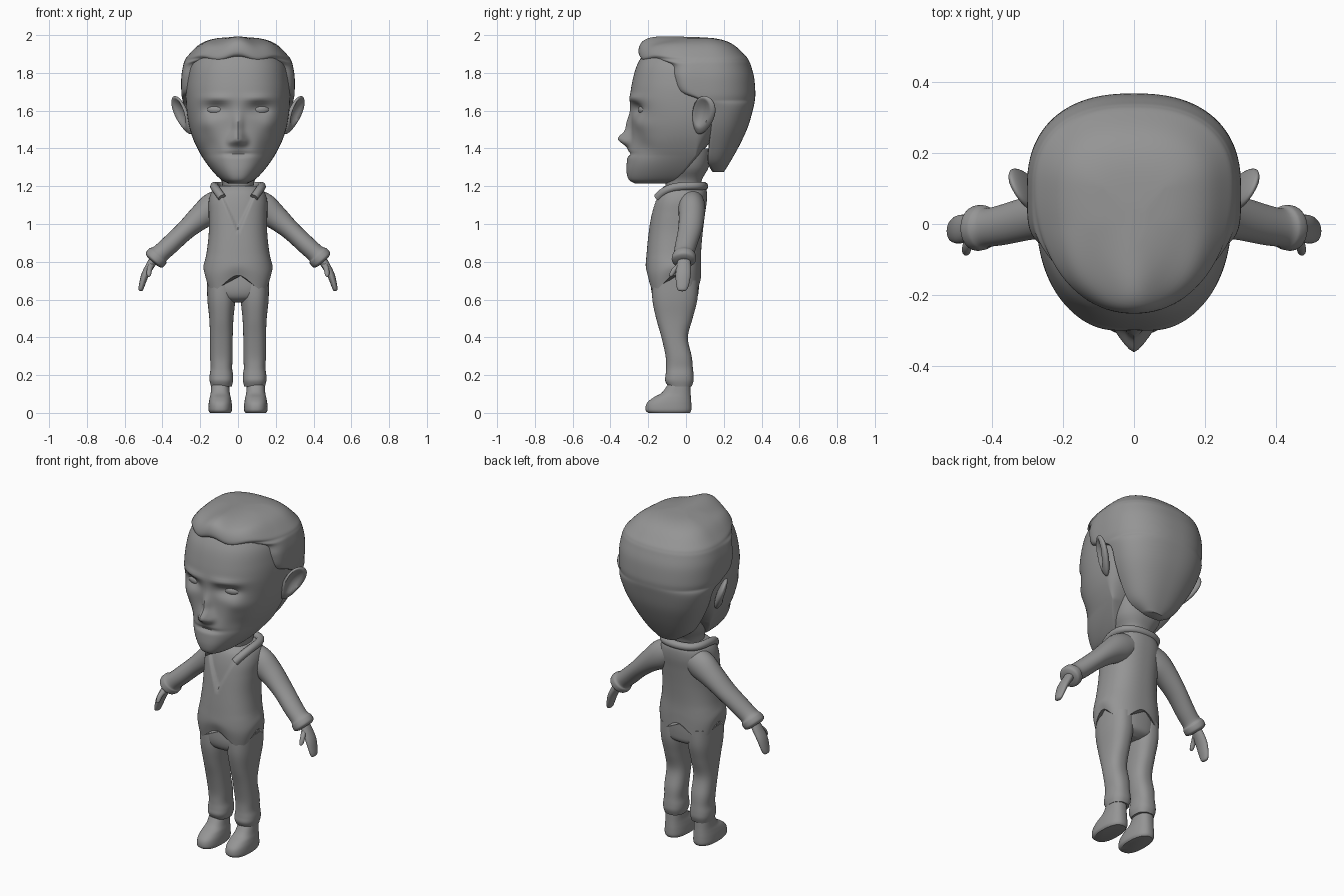
import bpy, bmesh, math
from mathutils import Vector, Matrix

cube = bpy.data.objects.get("Cube")
if cube:
    bpy.data.objects.remove(cube)

grey = bpy.data.materials.new("plain grey")
grey.use_nodes = True
COLOUR = (0.3, 0.3, 0.3, 1)
grey.diffuse_color = COLOUR
grey.node_tree.nodes["Principled BSDF"].inputs["Base Color"].default_value = COLOUR


def finish(name, data, mirror=False):
    """Link the data as a smooth object, optionally mirrored across x."""
    obj = bpy.data.objects.new(name, data)
    bpy.context.collection.objects.link(obj)
    data.materials.append(grey)
    if mirror:
        obj.modifiers.new("mirror", 'MIRROR')
    bpy.ops.object.select_all(action='DESELECT')
    if obj.type == 'MESH':
        obj.select_set(True)
        bpy.context.view_layer.objects.active = obj
        bpy.ops.object.shade_smooth_by_angle(angle=math.radians(50))
    return obj


def resample(rows, steps):
    """Pass a smooth curve through rows of numbers."""
    out = []
    for i in range(len(rows) - 1):
        a, b, c, d = (rows[max(0, min(len(rows) - 1, i + k))] for k in (-1, 0, 1, 2))
        for s in range(steps):
            t = s / steps
            out.append([q + t * ((r - p) / 2 + t * (p - 2.5 * q + 2 * r - s_ / 2
                        + t * (1.5 * (q - r) + (s_ - p) / 2)))
                        for p, q, r, s_ in zip(a, b, c, d)])
    return out + [list(rows[-1])]


def skin(name, rings, deform=None, mirror=False):
    """Bridge the rings into a closed surface."""
    bm = bmesh.new()
    loops = [[bm.verts.new(p) for p in ring] for ring in rings]
    n = len(loops[0])
    for low, high in zip(loops, loops[1:]):
        for i in range(n):
            j = (i + 1) % n
            bm.faces.new((low[i], low[j], high[j], high[i]))
    bm.faces.new(loops[0])
    bm.faces.new(loops[-1])
    if deform:
        for v in bm.verts:
            deform(v.co)
    bmesh.ops.recalc_face_normals(bm, faces=bm.faces)
    mesh = bpy.data.meshes.new(name)
    bm.to_mesh(mesh)
    bm.free()
    return finish(name, mesh, mirror)


def power(value, exponent):
    return math.copysign(abs(value) ** (2 / exponent), value)


def stack(name, rows, centre=0, mid=None, square=2.4, sides=48, steps=5, **options):
    """Level sections: height, half width, front, back and optional front squareness."""
    rings = []
    for z, w, front, back, *rest in resample(rows, steps):
        middle = (front + back) / 2 if mid is None else min(max(mid, front + .02), back - .02)
        ring = []
        for i in range(sides):
            a = math.tau * i / sides
            c, s = math.cos(a), math.sin(a)
            e = rest[0] if rest and s < 0 else square
            reach = middle - front if s < 0 else back - middle
            ring.append((centre + w * power(c, e), middle + reach * power(s, e), z))
        rings.append(ring)
    return skin(name, rings, **options)


def limb(name, rows, sides=24, steps=5):
    """Oval sections along a path: x, y, z, thickness radius and y radius."""
    path = resample(rows, steps)
    rings = []
    for i, (x, y, z, thick, wide) in enumerate(path):
        ahead, behind = path[min(i + 1, len(path) - 1)], path[max(i - 1, 0)]
        along = Vector((ahead[0] - behind[0], 0, ahead[2] - behind[2])).normalized()
        across = Vector((-along.z, 0, along.x))
        rings.append([Vector((x, y, z)) + across * thick * math.cos(a)
                      + Vector((0, wide * math.sin(a), 0))
                      for a in (math.tau * k / sides for k in range(sides))])
    return skin(name, rings, mirror=True)


def ball(name, matrix, deform=None):
    bm = bmesh.new()
    bmesh.ops.create_uvsphere(bm, u_segments=32, v_segments=24, radius=1)
    if deform:
        for v in bm.verts:
            deform(v.co)
    bm.transform(matrix)
    mesh = bpy.data.meshes.new(name)
    bm.to_mesh(mesh)
    bm.free()
    return finish(name, mesh, mirror=True)


# Face features: x, z, x radius, z radius, depth pushed back
FEATURES = [
    (.115, 1.61, .065, .035, .035),    # eye sockets
    (.11, 1.665, .08, .02, -.012),     # brows
    (0, 1.45, .035, .035, -.06),       # nose tip
    (.035, 1.435, .02, .02, -.015),    # nostrils
    (0, 1.52, .026, .06, -.03),        # nose bridge
    (0, 1.37, .08, .012, .014),        # mouth
    (.17, 1.53, .05, .04, -.012),      # cheekbones
    (.15, 1.4, .05, .06, .02),         # cheeks
]


def shape_face(co):
    if co.y > 0:
        return
    x, z = abs(co.x), co.z
    co.y += sum(d * math.exp(-((x - fx) / rx) ** 2 - ((z - fz) / rz) ** 2)
                for fx, fz, rx, rz, d in FEATURES)


# Head and neck
stack("head", [
    (1.215, .05, -.27, -.1), (1.235, .09, -.303, -.05), (1.28, .135, -.315, 0),
    (1.34, .18, -.312, .05), (1.4, .215, -.302, .1), (1.47, .245, -.29, .16),
    (1.55, .265, -.288, .22), (1.65, .275, -.297, .25), (1.75, .272, -.285, .25),
    (1.85, .25, -.255, .24), (1.92, .19, -.2, .2), (1.95, .05, -.1, .1)],
    mid=.05, sides=192, steps=8, deform=shape_face)
stack("neck", [(1.1, .085, -.1, .07), (1.22, .085, -.11, .08),
               (1.3, .13, -.13, .12), (1.4, .15, -.1, .15)])


# Hair cap, stepping back around the temples and ears
def sweep_hair(co):
    if co.y < 0 and co.z > 1.8:
        co.z += .012 * math.cos(co.x * 30) * min(1, -co.y * 5)


stack("hair", [
    (1.275, .06, .14, .2, 3), (1.33, .14, .115, .235, 4), (1.42, .2, .12, .285, 5),
    (1.52, .25, .13, .33, 5), (1.62, .283, .13, .358, 5), (1.66, .295, .06, .365, 5),
    (1.7, .3, -.05, .367, 5), (1.78, .3, -.08, .36, 5), (1.84, .29, -.1, .343, 4),
    (1.865, .282, -.2, .333, 2.4), (1.89, .266, -.25, .315, 2.2), (1.95, .205, -.235, .25, 2.2),
    (1.98, .13, -.17, .17, 2), (1.99, .03, -.05, .05, 2)],
    mid=.1, sides=96, deform=sweep_hair)


# Ears, cupped on the outer side
def cup(co):
    radius = math.hypot(co.y + .15, co.z - .15)
    if co.x > 0:
        co.x -= 1.3 * max(0, 1 - (radius / .75) ** 2)
    co.y *= 1 + .25 * co.z


ball("ears", Matrix.Translation((.295, .09, 1.575)) @ Matrix.Rotation(.35, 4, 'Y')
     @ Matrix.Rotation(-.45, 4, 'Z') @ Matrix.Rotation(-.25, 4, 'X')
     @ Matrix.Diagonal((.025, .062, .112, 1)), cup)

# Eyes
ball("eyes", Matrix.Translation((.115, -.222, 1.605)) @ Matrix.Rotation(.2, 4, 'Z')
     @ Matrix.Diagonal((.055, .03, .028, 1)))


# Jacket with a zigzag hem and a sunken neckline
def tailor(co):
    low = max(0, 1 - (co.z - .69) / .12)
    angle = math.atan2((co.y + .06) / .14, co.x / .17)
    opening = (co.z - .95) * .45 - abs(co.x)
    if co.y < -.06:
        co.y += .014 * min(1, max(0, opening / .012))
    co.z += .038 * math.cos(4 * angle) * low


stack("jacket", [
    (.69, .172, -.2, .08), (.76, .183, -.213, .08), (.85, .166, -.208, .08),
    (.95, .155, -.198, .088), (1.05, .155, -.185, .1), (1.12, .155, -.172, .11),
    (1.17, .14, -.155, .11), (1.2, .11, -.13, .1)],
    sides=128, steps=8, deform=tailor)

# Rolled collar
curve = bpy.data.curves.new("collar", 'CURVE')
curve.dimensions = '3D'
curve.bevel_depth = .022
curve.bevel_resolution = 4
curve.use_fill_caps = True
spline = curve.splines.new('NURBS')
half = [(.085, -.15, 1.14), (.12, -.11, 1.19), (.135, 0, 1.205), (.1, .1, 1.2)]
points = half + [(-x, y, z) for x, y, z in reversed(half)]
spline.points.add(len(points) - 1)
for point, place in zip(spline.points, points):
    point.co = (*place, 1)
spline.use_endpoint_u = True
finish("collar", curve)

# Sleeves with flared cuffs, hands and thumbs
limb("sleeves", [
    (.06, .03, 1.12, .07, .065), (.13, .03, 1.085, .082, .072), (.2, .03, 1.035, .066, .068),
    (.28, .02, .965, .052, .063), (.36, 0, .89, .05, .058), (.41, -.01, .845, .05, .055),
    (.425, -.01, .83, .06, .063), (.445, -.012, .808, .058, .062), (.452, -.012, .8, .035, .04)])
limb("hands", [
    (.44, -.01, .82, .025, .032), (.468, -.012, .775, .022, .038), (.492, -.015, .73, .02, .04),
    (.508, -.018, .68, .016, .034), (.515, -.02, .652, .012, .024), (.517, -.02, .645, .004, .01)])
limb("thumbs", [
    (.455, -.03, .79, .014, .016), (.468, -.06, .76, .014, .016),
    (.472, -.077, .73, .011, .012), (.473, -.08, .72, .003, .004)])

# Trousers
stack("trouser_seat", [(.585, .05, -.13, .02), (.61, .14, -.17, .058),
                       (.66, .16, -.185, .068), (.74, .16, -.18, .07)])
stack("trouser_legs", [
    (.14, .055, -.095, .03), (.17, .062, -.11, .04), (.2, .062, -.108, .04),
    (.24, .057, -.105, .036), (.3, .06, -.108, .03), (.4, .06, -.13, .01),
    (.5, .064, -.158, .035), (.6, .074, -.178, .06), (.7, .076, -.18, .065)],
    centre=.088, mirror=True)

# Shoes
stack("shoes", [
    (0, .054, -.2, .02), (.015, .062, -.214, .028), (.05, .061, -.208, .028),
    (.08, .056, -.175, .026), (.11, .05, -.125, .024), (.17, .046, -.085, .022)],
    centre=.094, mirror=True)
